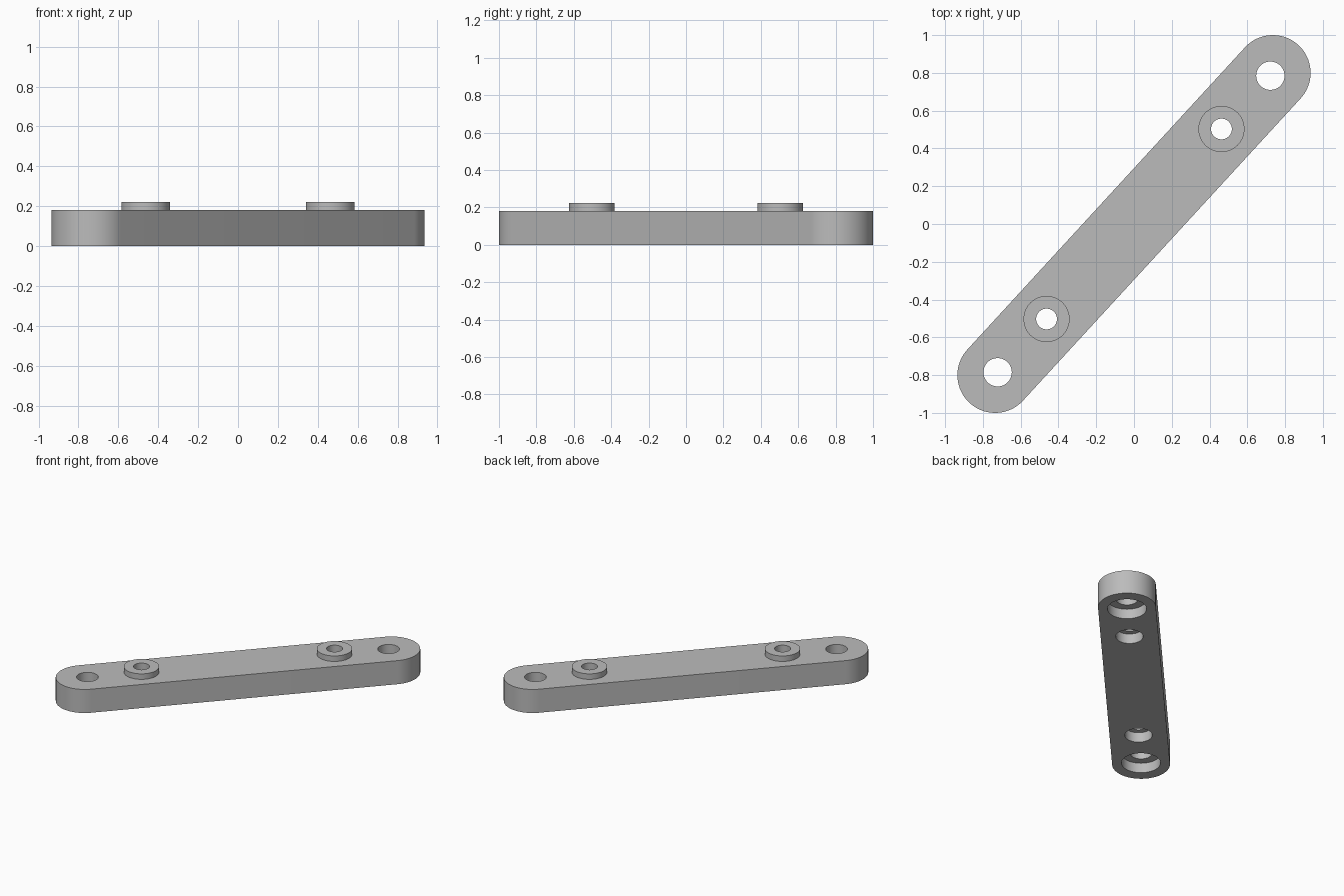
import bpy
import bmesh
from math import atan2, cos, sin, pi, radians
from mathutils import Vector

cube = bpy.data.objects.get("Cube")
if cube:
    bpy.data.objects.remove(cube, do_unlink=True)

END = Vector((0.735, 0.80))       # centre of the rounded end
END_RADIUS = 0.20
BAR_TOP = 0.18
BOSS_TOP = 0.222
BORE_DEPTH = 0.075
MOUNT = Vector((0.722, 0.785))    # outer mounting hole
PIN = Vector((0.463, 0.503))      # raised boss hole
ANGLE = atan2(END.y, END.x)

grey = bpy.data.materials.new("light_grey")
grey.use_nodes = True
colour = (0.5, 0.5, 0.5, 1)
grey.diffuse_color = colour
grey.node_tree.nodes["Principled BSDF"].inputs["Base Color"].default_value = colour


def prism(name, outline, bottom, top):
    """Extrude a closed outline upward into a solid object."""
    bm = bmesh.new()
    face = bm.faces.new([bm.verts.new((p.x, p.y, bottom)) for p in outline])
    result = bmesh.ops.extrude_face_region(bm, geom=[face])
    raised = [g for g in result["geom"] if isinstance(g, bmesh.types.BMVert)]
    bmesh.ops.translate(bm, verts=raised, vec=(0, 0, top - bottom))
    bmesh.ops.recalc_face_normals(bm, faces=bm.faces)
    mesh = bpy.data.meshes.new(name)
    bm.to_mesh(mesh)
    bm.free()
    mesh.materials.append(grey)
    obj = bpy.data.objects.new(name, mesh)
    bpy.context.collection.objects.link(obj)
    return obj


def arc(centre, radius, start, sweep, steps):
    return [centre + radius * Vector((cos(start + sweep * i / steps),
                                      sin(start + sweep * i / steps)))
            for i in range(steps + 1)]


def cylinder(name, centre, radius, bottom, top):
    return prism(name, arc(centre, radius, 0, 2 * pi, 64)[:-1], bottom, top)


def drill(obj, centre, radius, bottom, top):
    """Cut a round hole and discard the cutter."""
    cutter = cylinder("hole_cutter", centre, radius, bottom, top)
    cutter.hide_render = True
    mod = obj.modifiers.new("hole", "BOOLEAN")
    mod.operation = "DIFFERENCE"
    mod.solver = "EXACT"
    mod.object = cutter
    select(obj)
    bpy.ops.object.modifier_apply(modifier=mod.name)
    bpy.data.objects.remove(cutter, do_unlink=True)


def select(obj):
    bpy.ops.object.select_all(action="DESELECT")
    obj.select_set(True)
    bpy.context.view_layer.objects.active = obj


# Bar with two rounded ends
outline = (arc(END, END_RADIUS, ANGLE - pi / 2, pi, 40)
           + arc(-END, END_RADIUS, ANGLE + pi / 2, pi, 40))
bar = prism("bar", outline, 0, BAR_TOP)
parts = [bar]

for side, label in ((1, "left"), (-1, "right")):
    # Through holes, each widened by a counterbore underneath
    for centre, hole, bore in ((MOUNT, 0.075, 0.135), (PIN, 0.055, 0.095)):
        drill(bar, centre * side, hole, -0.1, 0.3)
        drill(bar, centre * side, bore, -0.1, BORE_DEPTH)
    # Raised boss around the inner hole
    boss = cylinder(label + "_boss", PIN * side, 0.122, BAR_TOP, BOSS_TOP)
    drill(boss, PIN * side, 0.055, 0.1, 0.3)
    parts.append(boss)

for part in parts:
    select(part)
    bpy.ops.object.shade_smooth_by_angle(angle=radians(30))
